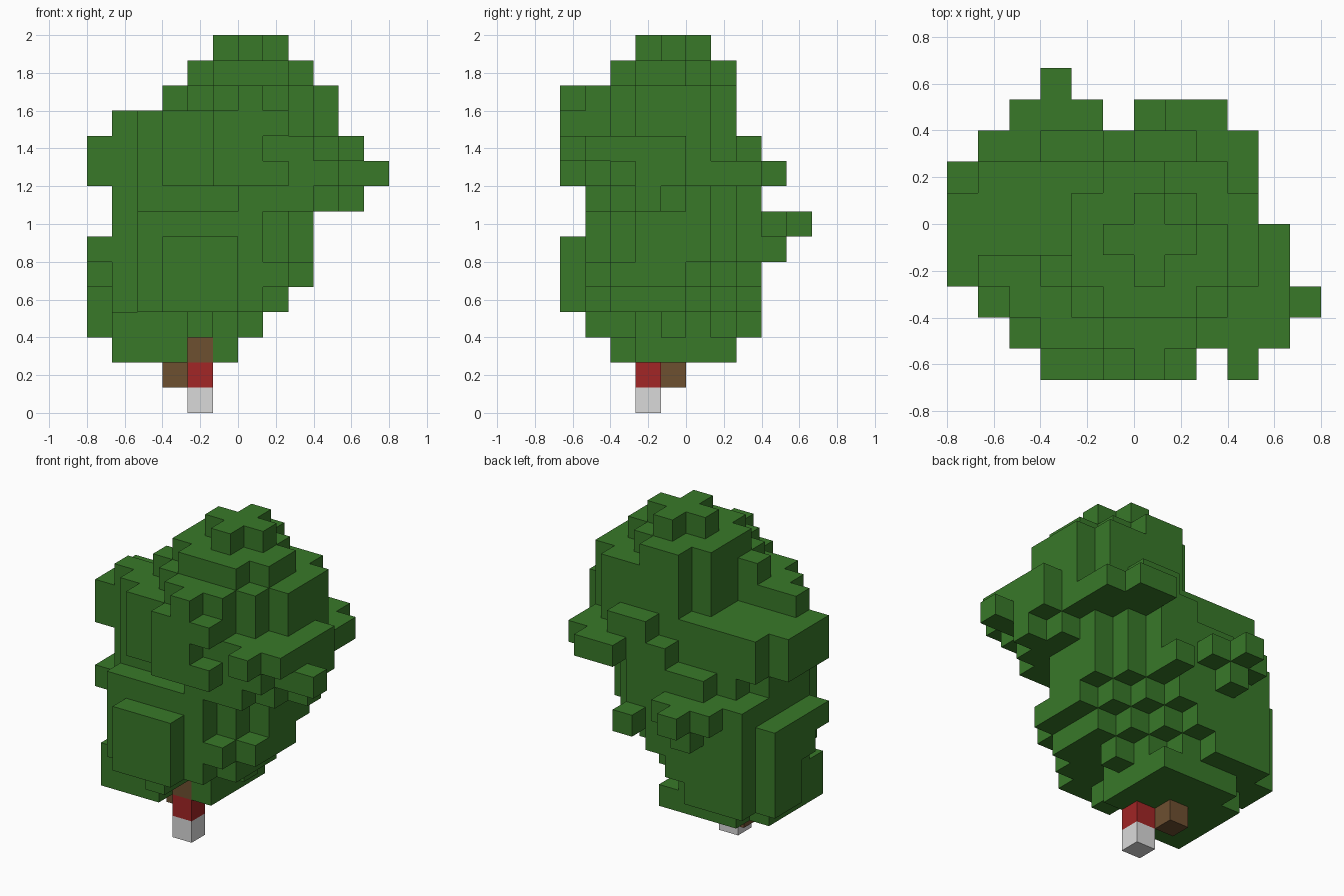
import bpy
import bmesh
from mathutils import Vector

default_cube = bpy.data.objects.get("Cube")
if default_cube:
    bpy.data.objects.remove(default_cube, do_unlink=True)

UNIT = 2 / 15                          # edge of one block
ORIGIN = Vector((-6, -5, 0))           # grid corner, in blocks


def make_material(name, colour):
    material = bpy.data.materials.new(name)
    material.use_nodes = True
    rgba = (*colour, 1)
    material.diffuse_color = rgba
    shader = next(n for n in material.node_tree.nodes if n.type == "BSDF_PRINCIPLED")
    shader.inputs["Base Color"].default_value = rgba
    return material


def block_range(x0, x1, y0, y1, z0, z1):
    """All grid cells in an inclusive box."""
    return {(x, y, z) for x in range(x0, x1 + 1)
            for y in range(y0, y1 + 1) for z in range(z0, z1 + 1)}


def chamfered_layer(z, x0, x1, y0, y1, front_left, front_right, back_left, back_right):
    """One slab of cells with stepped corners (sides as seen from the front)."""
    cells = set()
    for x, y, level in block_range(x0, x1, y0, y1, z, z):
        west, east, south, north = x - x0, x1 - x, y - y0, y1 - y
        if (west + south >= front_left and east + south >= front_right
                and west + north >= back_left and east + north >= back_right):
            cells.add((x, y, level))
    return cells


def build_blocks(name, cells, material):
    """Mesh only the exposed sides of a set of cells."""
    bm = bmesh.new()
    corners = {}

    def corner(point):
        key = tuple(round(c) for c in point)
        if key not in corners:
            corners[key] = bm.verts.new((Vector(key) + ORIGIN) * UNIT)
        return corners[key]

    for cell in cells:
        for axis in range(3):
            for side in (0, 1):
                neighbour = list(cell)
                neighbour[axis] += 2 * side - 1
                if tuple(neighbour) in cells:
                    continue
                u, v = Vector((0, 0, 0)), Vector((0, 0, 0))
                u[(axis + 1) % 3] = 1
                v[(axis + 2) % 3] = 1
                base = Vector(cell)
                base[axis] += side
                loop = [base, base + u, base + u + v, base + v]
                if not side:
                    loop.reverse()
                bm.faces.new([corner(p) for p in loop])
    mesh = bpy.data.meshes.new(name)
    bm.to_mesh(mesh)
    bm.free()
    mesh.materials.append(material)
    obj = bpy.data.objects.new(name, mesh)
    bpy.context.collection.objects.link(obj)
    return obj


leaf_green = make_material("leaf_green", (0.04, 0.19, 0.022))
bark_brown = make_material("bark_brown", (0.155, 0.08, 0.03))
band_red = make_material("band_red", (0.36, 0.019, 0.019))
base_grey = make_material("base_grey", (0.7, 0.7, 0.7))

# Canopy body, slab by slab from the bottom: extents, then corner steps
LAYERS = [
    (1, 5, 2, 6, 0, 1, 1, 0),
    (0, 6, 2, 7, 1, 2, 1, 3),
    (0, 7, 1, 7, 3, 1, 1, 3),
    (0, 8, 1, 7, 3, 1, 1, 3),
    (0, 8, 1, 7, 3, 2, 1, 2),
    (1, 8, 1, 7, 2, 2, 0, 2),
    (1, 10, 1, 6, 2, 2, 1, 3),
    (0, 10, 1, 7, 3, 1, 2, 0),
    (0, 10, 1, 6, 3, 0, 1, 2),
    (1, 9, 1, 6, 2, 2, 0, 1),
    (3, 9, 1, 6, 2, 2, 0, 1),
    (4, 8, 2, 6, 1, 1, 1, 2),
    (5, 7, 3, 5, 1, 1, 1, 1),
]
canopy = set()
for level, layer in enumerate(LAYERS, start=2):
    canopy |= chamfered_layer(level, *layer)

# Hollows: trunk socket, left side, waist, back ledge, rear corners
hollows = [
    (4, 4, 2, 3, 2, 2),
    (0, 0, 3, 4, 3, 4),
    (0, 0, 3, 3, 5, 5),
    (1, 5, 1, 1, 8, 8),
    (0, 4, 7, 7, 9, 9),
    (0, 0, 6, 6, 9, 10),
    (10, 10, 5, 7, 9, 9),
    (1, 3, 4, 6, 11, 12),
    (4, 4, 6, 6, 11, 13),
]
for box in hollows:
    canopy -= block_range(*box)

# Leaf clumps standing proud of the front
front_clumps = [
    (4, 4, 1, 1, 3, 3),
    (2, 2, 1, 1, 4, 7),
    (3, 5, 0, 0, 4, 6),
    (5, 7, 0, 0, 9, 9),
    (5, 6, 0, 0, 10, 10),
    (5, 7, 0, 0, 11, 11),
    (6, 6, 0, 0, 12, 12),
    (9, 9, 0, 0, 10, 10),
]

# Leaf clumps on the sides and the back
rear_clumps = [
    (0, 0, 3, 3, 6, 6),
    (0, 0, 3, 3, 9, 10),
    (11, 11, 2, 2, 9, 9),
    (6, 6, 8, 8, 6, 6),
    (3, 3, 8, 8, 6, 6),
    (2, 4, 8, 8, 7, 7),
    (3, 3, 9, 9, 7, 7),
    (3, 6, 7, 7, 8, 8),
    (7, 8, 8, 8, 9, 9),
    (6, 7, 7, 7, 10, 10),
]
for box in front_clumps + rear_clumps:
    canopy |= block_range(*box)
build_blocks("leaf_canopy", canopy, leaf_green)

# Trunk: stacked single blocks
build_blocks("trunk_base", {(4, 3, 0)}, base_grey)
build_blocks("trunk_band", {(4, 3, 1)}, band_red)
build_blocks("trunk_top", {(4, 3, 2)}, bark_brown)
build_blocks("trunk_stub", {(3, 4, 1)}, bark_brown)
